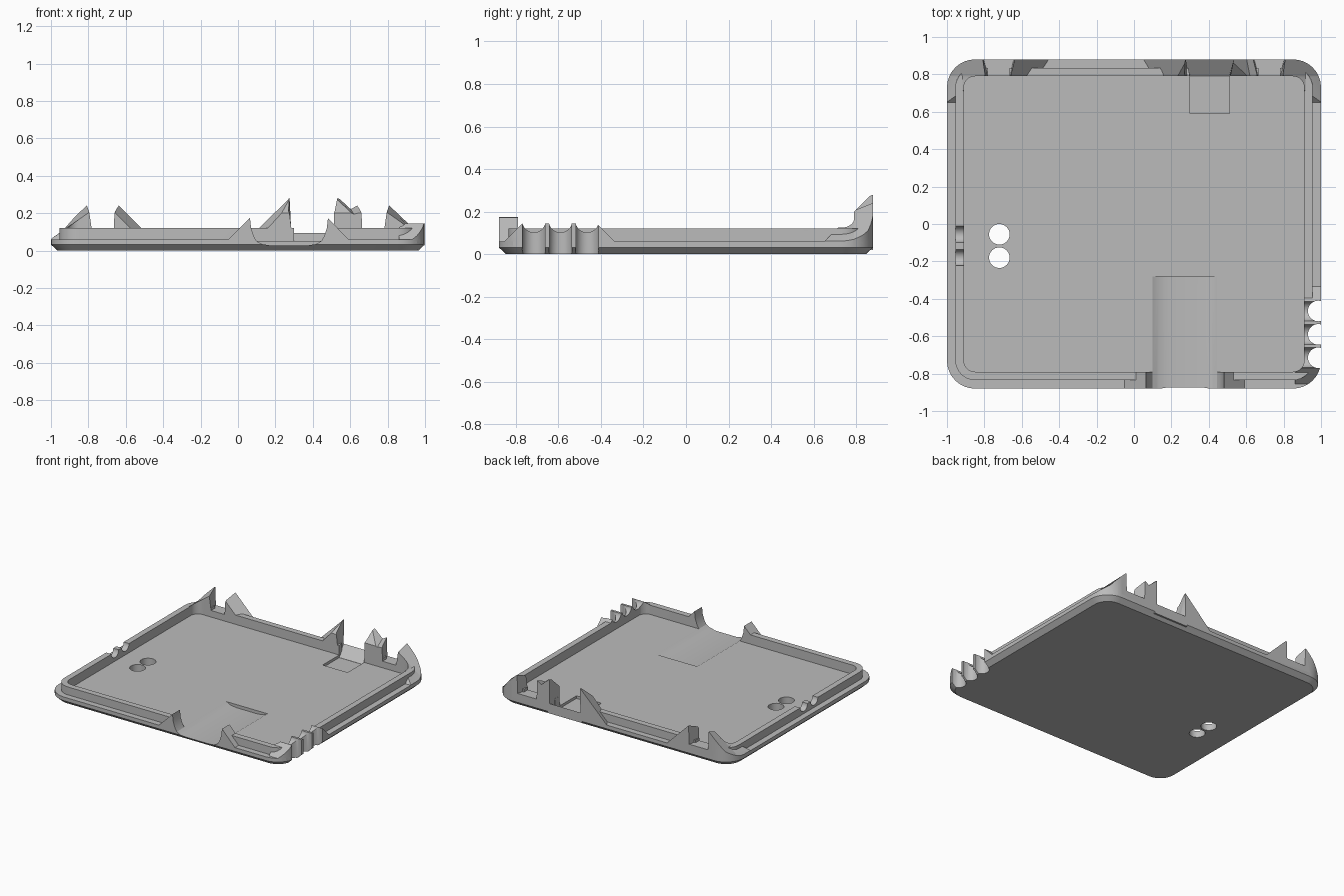
import bpy, bmesh, math

cube = bpy.data.objects.get("Cube")
if cube:
    bpy.data.objects.remove(cube, do_unlink=True)

HALF_X, HALF_Y, CORNER = 1.0, 0.88, 0.15
WALL = 0.09

grey = bpy.data.materials.new("plain grey")
grey.use_nodes = True
grey.diffuse_color = (0.5, 0.5, 0.5, 1)
grey.node_tree.nodes["Principled BSDF"].inputs["Base Color"].default_value = (0.5, 0.5, 0.5, 1)


def loft(name, sections, closed=False):
    """Skin equal-length point loops; cap the ends, or join last to first."""
    bm = bmesh.new()
    loops = [[bm.verts.new(p) for p in s] for s in sections]
    pairs = list(zip(loops, loops[1:]))
    if closed:
        pairs.append((loops[-1], loops[0]))
    else:
        bm.faces.new(loops[0])
        bm.faces.new(loops[-1])
    for a, b in pairs:
        n = len(a)
        for i in range(n):
            j = (i + 1) % n
            bm.faces.new((a[i], a[j], b[j], b[i]))
    bmesh.ops.recalc_face_normals(bm, faces=bm.faces)
    mesh = bpy.data.meshes.new(name)
    bm.to_mesh(mesh)
    bm.free()
    mesh.materials.append(grey)
    obj = bpy.data.objects.new(name, mesh)
    bpy.context.collection.objects.link(obj)
    return obj


def outline(inset, z, steps=8):
    """Rounded rectangle loop, inset from the outer edge."""
    r = CORNER - inset
    cx, cy = HALF_X - CORNER, HALF_Y - CORNER
    pts = []
    for k, (sx, sy) in enumerate([(1, 1), (-1, 1), (-1, -1), (1, -1)]):
        for i in range(steps + 1):
            a = (k + i / steps) * math.pi / 2
            pts.append((sx * cx + r * math.cos(a), sy * cy + r * math.sin(a), z))
    return pts


def along_y(name, stations):
    """Loft xz profiles placed at given y values."""
    return loft(name, [[(x, y, z) for x, z in prof] for y, prof in stations])


def along_x(name, x0, x1, prof):
    return loft(name, [[(x, y, z) for y, z in prof] for x in (x0, x1)])


def cylinder(name, centre, radius, length, axis, sides=32):
    sections = []
    for end in (-length / 2, length / 2):
        ring = []
        for i in range(sides):
            a = 2 * math.pi * i / sides
            u, v = radius * math.cos(a), radius * math.sin(a)
            off = (u, v, end) if axis == "z" else (end, u, v)
            ring.append([c + o for c, o in zip(centre, off)])
        sections.append(ring)
    return loft(name, sections)


def combine(target, tool, operation):
    """Apply a boolean and discard the tool."""
    tool.hide_render = True
    mod = target.modifiers.new("cut", "BOOLEAN")
    mod.operation, mod.solver, mod.object = operation, "EXACT", tool
    bpy.context.view_layer.update()
    dg = bpy.context.evaluated_depsgraph_get()
    mesh = bpy.data.meshes.new_from_object(target.evaluated_get(dg))
    target.modifiers.clear()
    target.data = mesh
    bpy.data.objects.remove(tool, do_unlink=True)


def rim_piece(shape):
    """Trim a solid to the band of the outer wall."""
    band = loft("band", [outline(0, 0.04), outline(0, 0.4),
                         outline(WALL, 0.4), outline(WALL, 0.04)], closed=True)
    combine(shape, band, "INTERSECT")
    return shape


# Tray: chamfered underside, outer ledge, raised lip and sunken floor
tray = loft("tray", [outline(i, z) for i, z in [
    (0.035, 0), (0, 0.032), (0, 0.06), (0.045, 0.06),
    (0.045, 0.12), (WALL, 0.12), (WALL, 0.05)]])

# Rear wall pieces with pointed tops; inner profile is lower than the outer
end = [(1.01, 0.04), (1.01, 0.055)]
end_out = end + [(0.81, 0.245), (0.805, 0.1), (0.64, 0.1), (0.635, 0.245)]
end_in = end + [(0.795, 0.205), (0.78, 0.1), (0.665, 0.1), (0.66, 0.205)]


def flip(prof):
    return [(-x, z) for x, z in prof]


rear = [
    ("rear_right_prongs", flip(end_in + [(0.505, 0.05), (0.505, 0.04)]),
     flip(end_out + [(0.44, 0.05), (0.44, 0.04)])),
    ("rear_left_prongs", end_in + [(0.62, 0.195), (0.515, 0.24), (0.51, 0.04)],
     end_out + [(0.6, 0.225), (0.535, 0.285), (0.535, 0.04)]),
    ("rear_middle_prong", [(0.1, 0.04), (0.1, 0.055), (0.27, 0.24), (0.295, 0.04)],
     [(0.04, 0.04), (0.04, 0.055), (0.275, 0.285), (0.27, 0.04)]),
]
parts = []
for name, inner, outer in rear:
    prong = along_y(name, [(0.6, inner), (0.79, inner), (0.89, outer)])
    combine(prong, along_x("rear_slope", -1.1, 1.1, [
        (0.64, 0.03), (0.64, 0.05), (0.9, 0.31), (0.9, 0.03)]), "INTERSECT")
    parts.append(rim_piece(prong))

# Front wall rise around the cable opening, and side block for the bores
parts.append(rim_piece(along_y("front_rise", [(y, [
    (-0.06, 0.03), (-0.06, 0.05), (0.07, 0.18), (0.475, 0.18), (0.6, 0.05), (0.6, 0.03)])
    for y in (-0.95, -0.7)])))
parts.append(rim_piece(along_x("side_block", 0.86, 1.1, [
    (-0.865, 0.03), (-0.865, 0.05), (-0.77, 0.145),
    (-0.42, 0.145), (-0.325, 0.05), (-0.325, 0.03)])))

# Lip openings between the rear prongs, cut before the walls are joined
for s in (-1, 1):
    combine(tray, along_y("lip_cut", [(y, [
        (s * 0.78, 0.1), (s * 0.78, 0.3), (s * 0.665, 0.3), (s * 0.665, 0.1)])
        for y in (0.7, 0.95)]), "DIFFERENCE")
for p in parts:
    combine(tray, p, "UNION")

# Front cable channel with rounded sides
side = [(0.06, 0.3), (0.062, 0.19), (0.07, 0.12), (0.085, 0.075),
        (0.1, 0.05), (0.13, 0.034), (0.18, 0.026)]
channel = side + [(0.545 - x, z) for x, z in reversed(side)]
combine(tray, along_y("channel", [(-1, channel), (-0.28, channel)]), "DIFFERENCE")

# Rear pocket, flaring open through the wall, with a ramp at its end
narrow = [(0.3, 0.03), (0.295, 0.4), (0.515, 0.4), (0.51, 0.03)]
wide = [(0.275, 0.03), (0.275, 0.4), (0.535, 0.4), (0.535, 0.03)]
combine(tray, along_y("pocket", [(0.59, narrow), (0.79, narrow), (0.9, wide)]), "DIFFERENCE")
combine(tray, along_y("ramp", [(y, [(0.26, 0.02), (0.26, z), (0.55, z), (0.55, 0.02)])
                               for y, z in ((0.79, 0.031), (0.88, 0.095))]), "UNION")

# Three vertical bores with rounded tops in the side block
for y in (-0.465, -0.59, -0.715):
    combine(tray, cylinder("bore", (0.985, y, 0.1), 0.055, 0.5, "z"), "DIFFERENCE")
    combine(tray, cylinder("scallop", (1.0, y, 0.157), 0.055, 0.4, "x"), "DIFFERENCE")

# Paired floor holes, with matching dips in the nearby lip
for y in (-0.055, -0.18):
    combine(tray, cylinder("floor_hole", (-0.72, y, 0), 0.055, 0.3, "z"), "DIFFERENCE")
    combine(tray, cylinder("lip_dip", (-0.93, y, 0.12), 0.043, 0.2, "x"), "DIFFERENCE")

bpy.ops.object.select_all(action="DESELECT")
tray.select_set(True)
bpy.context.view_layer.objects.active = tray
bpy.ops.object.shade_smooth_by_angle(angle=math.radians(25))
